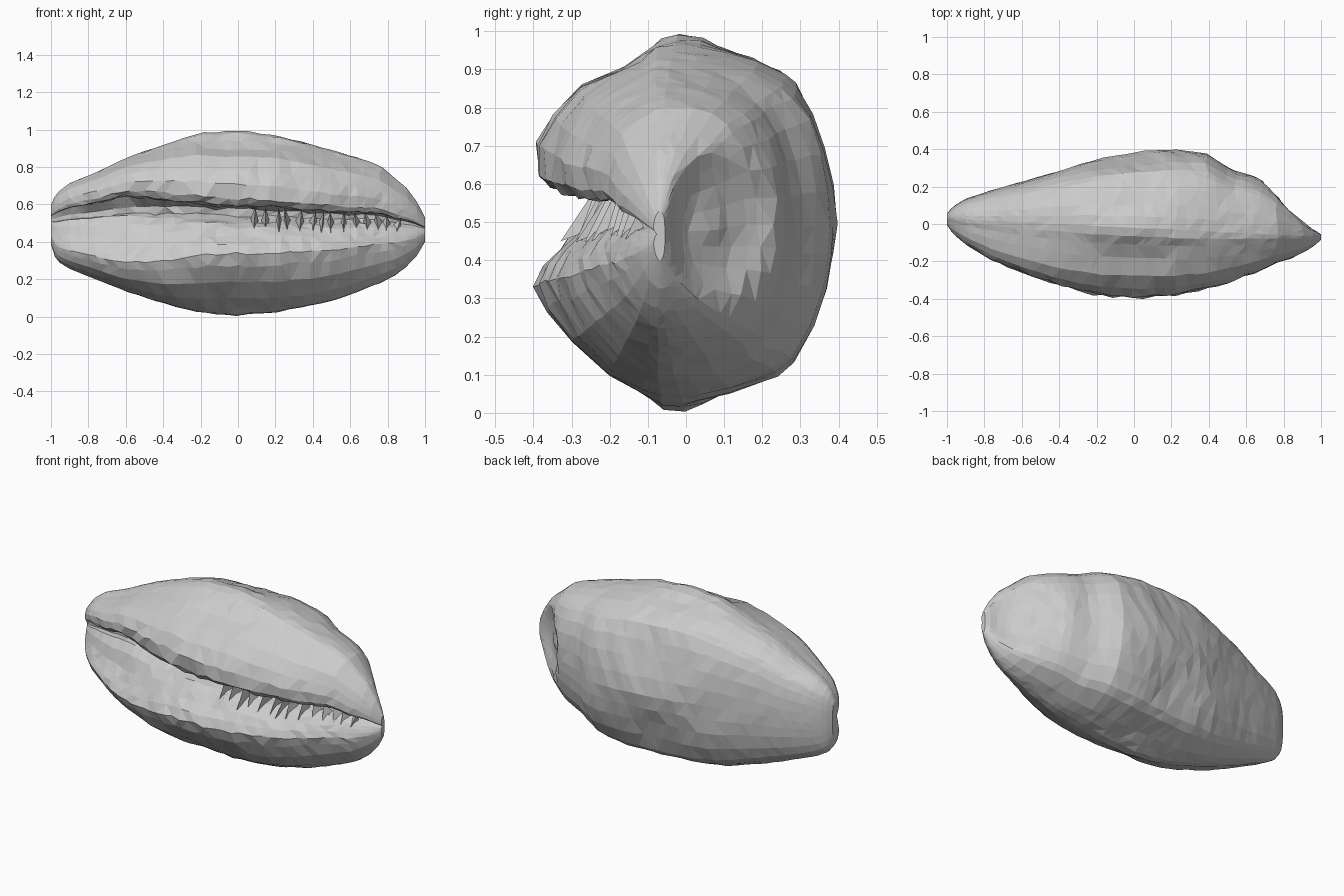
import bpy, bmesh, math, random
from mathutils import Vector

if "Cube" in bpy.data.objects:
    bpy.data.objects.remove(bpy.data.objects["Cube"])

random.seed(4)

# Outline stations: x, bottom z, top z, front y, back y
ST = [(-1.0, .385, .60, -.005, .055), (-.985, .33, .635, -.03, .075), (-.965, .295, .665, -.055, .095),
      (-.9, .255, .715, -.11, .135), (-.75, .195, .775, -.20, .185), (-.6, .135, .85, -.26, .225),
      (-.4, .07, .92, -.33, .285), (-.2, .02, .985, -.38, .345), (0, 0, 1.0, -.395, .385),
      (.2, .02, .975, -.385, .40), (.4, .06, .92, -.345, .375), (.52, .09, .885, -.31, .29),
      (.66, .14, .845, -.255, .25), (.76, .18, .81, -.21, .18), (.84, .22, .74, -.185, .11),
      (.9, .265, .69, -.155, .045), (.96, .33, .61, -.12, -.02), (1.0, .40, .53, -.085, -.055)]

# Cross-section, u = front(-1)..back(1), v = bottom(-1)..top(1), with the folded-in slit
SEC = [(1, 0), (.95, .2), (.87, .4), (.8, .58), (.73, .74), (.66, .79), (.48, .85), (.3, .9),
       (.15, .96), (0, .99), (-.12, .96), (-.24, .88), (-.42, .78), (-.68, .71), (-.87, .57),
       (-.98, .42), (-.97, .26), (-.88, .19), (-.7, .18), (-.5, .18), (-.3, .15), (-.28, .08),
       (-.45, .03), (-.6, .0), (-.72, -.05), (-.84, -.14), (-.94, -.23), (-1, -.33), (-.93, -.46),
       (-.74, -.63), (-.47, -.8), (-.22, -.92), (-.1, -.98), (.05, -.99), (.16, -.95), (.32, -.89),
       (.6, -.81), (.7, -.74), (.79, -.54), (.87, -.34), (.95, -.17)]


def station(x):
    for a, b in zip(ST, ST[1:]):
        if x <= b[0]:
            t = (x - a[0]) / (b[0] - a[0])
            return [p + (q - p) * t for p, q in zip(a, b)][1:]
    return ST[-1][1:]


def point(x, u, v):
    zb, zt, yf, yb = station(x)
    y0 = -.02 - .05 * x
    # away from the middle the section is fuller, like a rounded box
    k = min(1, abs(x) / .35)
    if u > -.1 or abs(v) > .55:
        k *= .9 if u > 0 else .45
        s = (abs(u) ** 2.7 + abs(v) ** 2.7) ** (-1 / 2.7)
        u, v = u * (1 + (s - 1) * k), v * (1 + (s - 1) * k)
    # the lips spread apart towards the left end
    t = max(0, min(1, (-x - .1) / .5)) * max(0, min(1, -u / .5))
    v = math.copysign(abs(v) ** (1 - .5 * t), v)
    y = y0 + u * (yb - y0) if u > 0 else y0 - u * (yf - y0)
    return Vector((x, y, (zb + zt) / 2 + v * (zt - zb) / 2))


# Dented apex at the right end: ring-shaped hollow with a small knob
APEX, AXIS = Vector((.84, .09, .49)), Vector((.8, .6, 0))


def dent(p):
    d = p - APEX
    r = (d - AXIS * d.dot(AXIS)).length
    if p.x > .6 and p.y > -.06 and r < .2:
        p -= AXIS * .05 * math.sin(math.pi * min(1, .25 + .75 * r / .2))
    return p


def make(name, bm):
    bmesh.ops.recalc_face_normals(bm, faces=bm.faces)
    me = bpy.data.meshes.new(name)
    bm.to_mesh(me)
    bm.free()
    ob = bpy.data.objects.new(name, me)
    bpy.context.collection.objects.link(ob)


# Shell body lofted along x, with a slightly uneven faceted surface
bm = bmesh.new()
N = 46
rings = []
for i in range(N + 1):
    x = -math.cos(math.pi * i / N) * .55 + .45 * (2 * i / N - 1)
    ring = []
    for u, v in SEC:
        xx = x + (random.uniform(-.01, .01) if 2 < i < N - 2 else 0)
        p = dent(point(xx, u, v))
        j = .009 if u < -.25 and abs(v) < .5 else .004
        p += Vector((0, random.uniform(-j, j), random.uniform(-j, j))) * (1 - x * x)
        p.z = max(p.z, 0)
        ring.append(bm.verts.new(p))
    rings.append(ring)
n = len(SEC)
for a, b in zip(rings, rings[1:]):
    for k in range(n):
        bm.faces.new((a[k], b[k], b[(k + 1) % n], a[(k + 1) % n]))
bm.faces.new(rings[0])
bm.faces.new(rings[-1])
bmesh.ops.triangulate(bm, faces=bm.faces, quad_method='SHORT_EDGE')
make("shell_body", bm)

# Teeth bridging the slit on the right half
bm = bmesh.new()
for i in range(14):
    x = .1 + i * .058 + random.uniform(-.015, .015)
    low = point(x, random.uniform(-.86, -.74), -.1)
    high = point(x + random.uniform(-.02, .02), -.6, .18)
    inner = point(x, -.4, .03)
    w = random.uniform(.014, .024)
    l, r = (bm.verts.new(inner + Vector((s * w, 0, 0))) for s in (-1, 1))
    lo, hi = bm.verts.new(low), bm.verts.new(high)
    for f in ((l, lo, hi), (lo, r, hi), (r, l, hi), (l, r, lo)):
        bm.faces.new(f)
make("slit_teeth", bm)
